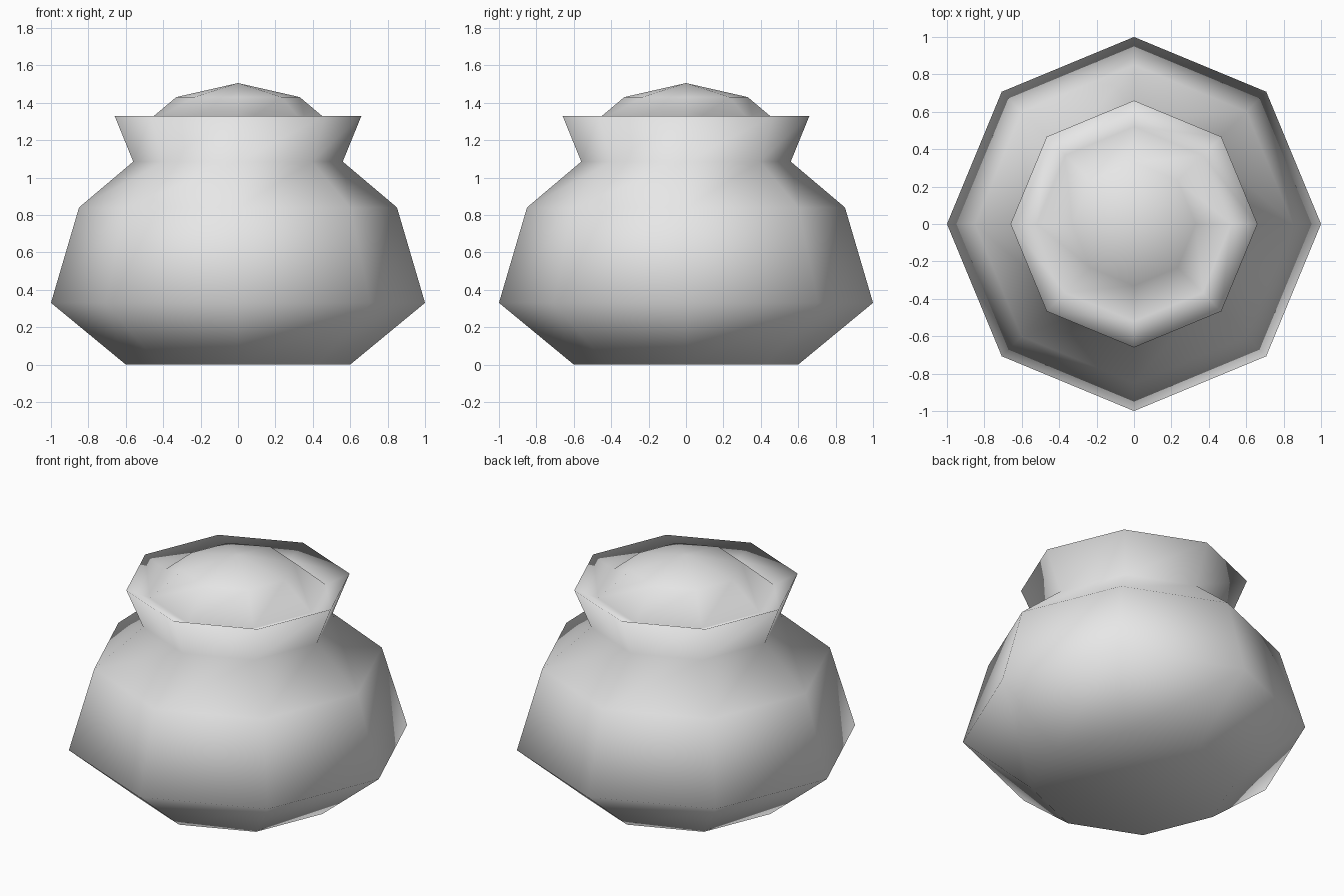
import bpy
import bmesh
import math
from mathutils import Vector

cube = bpy.data.objects.get("Cube")
if cube:
    bpy.data.objects.remove(cube, do_unlink=True)

SIDES = 8

clay = bpy.data.materials.new("light_grey_clay")
clay.use_nodes = True
colour = (0.8, 0.8, 0.8, 1.0)
clay.diffuse_color = colour
clay.node_tree.nodes["Principled BSDF"].inputs["Base Color"].default_value = colour


def lathe(name, profile, material):
    """Spin a (radius, height) profile around z into a smooth closed object."""
    bm = bmesh.new()
    verts = [bm.verts.new((r, 0, z)) for r, z in profile]
    edges = [bm.edges.new(pair) for pair in zip(verts, verts[1:])]
    bmesh.ops.spin(bm, geom=verts + edges, cent=Vector(), axis=Vector((0, 0, 1)),
                   angle=math.tau, steps=SIDES, use_merge=False)
    bmesh.ops.remove_doubles(bm, verts=bm.verts, dist=0.001)
    bmesh.ops.holes_fill(bm, edges=bm.edges, sides=SIDES)
    bmesh.ops.recalc_face_normals(bm, faces=bm.faces)
    for face in bm.faces:
        face.smooth = True
    mesh = bpy.data.meshes.new(name)
    bm.to_mesh(mesh)
    bm.free()
    mesh.materials.append(material)
    obj = bpy.data.objects.new(name, mesh)
    bpy.context.collection.objects.link(obj)
    return obj


# Base, belly, neck, flared rim, groove and domed lid in one outline
lathe("lidded_pot", [
    (0.60, 0.0),
    (1.00, 0.33),
    (0.85, 0.84),
    (0.56, 1.085),
    (0.66, 1.33),
    (0.52, 1.27),
    (0.33, 1.43),
    (0.0, 1.505),
], clay)
